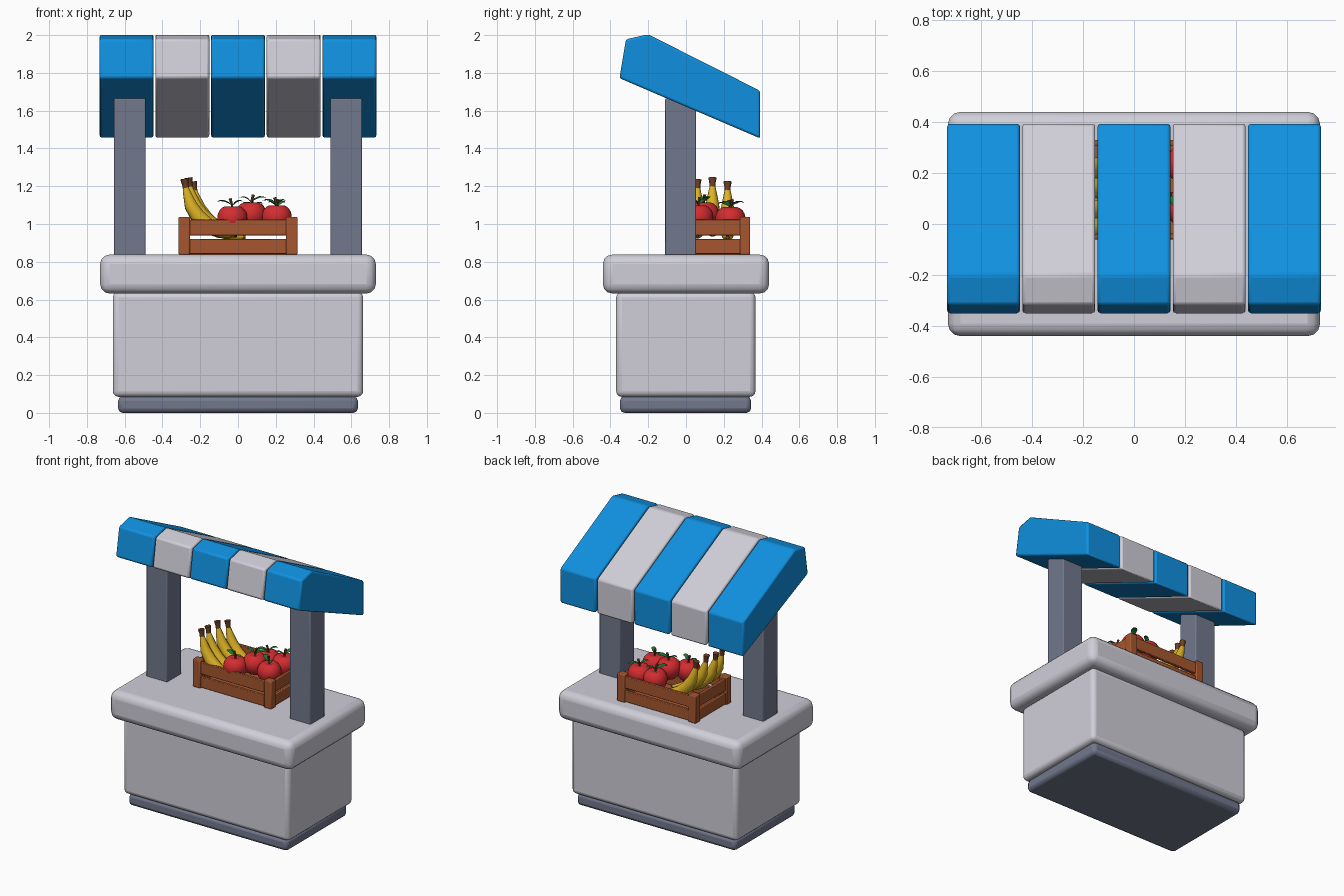
import bpy, bmesh, math
from mathutils import Vector, Matrix

cube = bpy.data.objects.get("Cube")
if cube:
    bpy.data.objects.remove(cube, do_unlink=True)


def material(name, r, g, b):
    m = bpy.data.materials.new(name)
    m.use_nodes = True
    m.diffuse_color = (r, g, b, 1)
    bsdf = m.node_tree.nodes["Principled BSDF"]
    bsdf.inputs["Base Color"].default_value = (r, g, b, 1)
    bsdf.inputs["Roughness"].default_value = 0.7
    return m


BLUE = material("awning blue", 0.005, 0.28, 0.74)
WHITE = material("pale grey", 0.63, 0.62, 0.69)
SLATE = material("slate grey", 0.17, 0.19, 0.27)
WOOD = material("crate wood", 0.38, 0.094, 0.028)
RED = material("apple red", 0.65, 0.026, 0.03)
YELLOW = material("banana yellow", 0.73, 0.45, 0.018)
GREEN = material("leaf green", 0.015, 0.19, 0.035)
BROWN = material("stalk brown", 0.16, 0.05, 0.018)


def finish(name, bm, mat, bevel=0, segments=2, angle=35):
    """Turn a bmesh into a shaded object, optionally with rounded edges."""
    bmesh.ops.recalc_face_normals(bm, faces=bm.faces)
    mesh = bpy.data.meshes.new(name)
    bm.to_mesh(mesh)
    bm.free()
    mesh.materials.append(mat)
    ob = bpy.data.objects.new(name, mesh)
    bpy.context.collection.objects.link(ob)
    if bevel:
        mod = ob.modifiers.new("rounded edges", "BEVEL")
        mod.width = bevel
        mod.segments = segments
    bpy.ops.object.select_all(action="DESELECT")
    bpy.context.view_layer.objects.active = ob
    ob.select_set(True)
    bpy.ops.object.shade_smooth_by_angle(angle=math.radians(angle))
    return ob


def box(name, lo, hi, mat, bevel=0.006, segments=2):
    lo, hi = Vector(lo), Vector(hi)
    bm = bmesh.new()
    bmesh.ops.create_cube(bm, size=1)
    bmesh.ops.scale(bm, vec=hi - lo, verts=bm.verts)
    bmesh.ops.translate(bm, vec=(lo + hi) / 2, verts=bm.verts)
    return finish(name, bm, mat, bevel, segments)


def loft(name, path, radii, mat, sides=10, flat=1.0, place=Matrix()):
    """Tube along a path in the xz plane; flat squashes it across the path."""
    pts = [Vector((x, 0, z)) for x, z in path]
    bm = bmesh.new()
    rings = []
    for i, (p, r) in enumerate(zip(pts, radii)):
        t = (pts[min(i + 1, len(pts) - 1)] - pts[max(i - 1, 0)]).normalized()
        side = Vector((0, 1, 0))
        up = t.cross(side) * flat
        angles = [2 * math.pi * k / sides for k in range(sides)]
        rings.append([bm.verts.new(p + r * (side * math.cos(a) + up * math.sin(a)))
                      for a in angles])
    for a, b in zip(rings, rings[1:]):
        for k in range(sides):
            n = (k + 1) % sides
            bm.faces.new((a[k], a[n], b[n], b[k]))
    bm.faces.new(rings[0])
    bm.faces.new(rings[-1])
    bm.transform(place)
    return finish(name, bm, mat, angle=50)


# Stall body
box("base_plinth", (-0.635, -0.35, 0), (0.635, 0.345, 0.088), SLATE, 0.025)
box("counter_body", (-0.663, -0.37, 0.085), (0.663, 0.368, 0.64), WHITE, 0.03, 3)
box("counter_top", (-0.73, -0.44, 0.632), (0.73, 0.44, 0.838), WHITE, 0.05, 3)
for side, x in (("right", -0.573), ("left", 0.573)):
    box(side + "_post", (x - 0.083, -0.11, 0.82), (x + 0.083, 0.053, 1.665), SLATE)

# Striped awning, one solid slab per stripe
PROFILE = [(-0.352, 1.772), (-0.318, 1.978), (-0.2, 2.004), (0.393, 1.705), (0.393, 1.453)]
for i in range(5):
    x = (i - 2) * 0.295
    bm = bmesh.new()
    face = bm.faces.new([bm.verts.new((x - 0.143, y, z)) for y, z in PROFILE])
    new = bmesh.ops.extrude_face_region(bm, geom=[face])["geom"]
    bmesh.ops.translate(bm, vec=(0.286, 0, 0),
                        verts=[v for v in new if isinstance(v, bmesh.types.BMVert)])
    finish("awning_stripe_%d" % (i + 1), bm, WHITE if i % 2 else BLUE, 0.012)

# Crate
X, Y0, Y1, Z = 0.315, -0.07, 0.34, 0.838
for sx in (-1, 1):
    for name, y in (("front", Y0), ("back", Y1 - 0.055)):
        xa, xb = sorted((sx * X, sx * (X - 0.06)))
        box("crate_corner_" + name, (xa, y, Z), (xb, y + 0.055, 1.038), WOOD)
for za, zb in ((Z + 0.004, 0.92), (0.94, 1.024)):
    for y in (Y0 + 0.01, Y1 - 0.032):
        box("crate_long_slat", (-X + 0.03, y, za), (X - 0.03, y + 0.022, zb), WOOD, 0.004)
    for x in (-X + 0.01, X - 0.032):
        box("crate_short_slat", (x, Y0 + 0.03, za), (x + 0.022, Y1 - 0.03, zb), WOOD, 0.004)
box("crate_floor", (-X + 0.03, Y0 + 0.03, Z), (X - 0.03, Y1 - 0.03, Z + 0.015), WOOD, 0.003)


# Apples with stem and two leaves
def apple(x, y, z, turn):
    bm = bmesh.new()
    bmesh.ops.create_uvsphere(bm, u_segments=20, v_segments=14, radius=0.08)
    for v in bm.verts:
        r = math.hypot(v.co.x, v.co.y)
        taper = 1 + 1.2 * v.co.z
        dimple = 0.022 * math.exp(-(r / 0.025) ** 2)
        v.co.x *= taper
        v.co.y *= taper
        v.co.z -= math.copysign(dimple, v.co.z)
    place = Matrix.Translation((x, y, z)) @ Matrix.Rotation(math.radians(turn), 4, "Z")
    bm.transform(place)
    finish("apple", bm, RED, angle=60)
    loft("apple_stem", [(0, 0.05), (0.003, 0.08), (0.012, 0.11)],
         [0.006, 0.006, 0.009], BROWN, 6, place=place)
    for spin, size in ((0, 1.0), (165, 0.75)):
        leaf = place @ Matrix.Translation((0, 0, 0.075)) @ Matrix.Rotation(math.radians(spin), 4, "Z")
        loft("apple_leaf",
             [(0.004, 0), (0.022 * size, 0.014), (0.045 * size, 0.023), (0.065 * size, 0.024), (0.085 * size, 0.018)],
             [0.003, 0.017 * size, 0.021 * size, 0.014 * size, 0.001], GREEN, 8, 0.2, leaf)


for spot in ((-0.03, 0.015, 1.025, 170), (0.07, 0.095, 1.045, 20), (0.205, 0.065, 1.03, 150),
             (0.205, 0.235, 1.02, 60), (0.08, 0.235, 1.015, 230)):
    apple(*spot)

# Bananas leaning against the side of the crate
BODY = [(-0.277, 1.195), (-0.27, 1.165), (-0.25, 1.1), (-0.212, 1.04),
        (-0.155, 0.99), (-0.09, 0.96), (-0.04, 0.948), (-0.015, 0.945)]
GIRTH = [0.015, 0.022, 0.035, 0.041, 0.041, 0.034, 0.02, 0.01]
for y, dx, dz in ((-0.015, 0, 0), (0.06, 0, -0.005), (0.14, 0.02, 0.005), (0.22, 0.045, -0.015)):
    place = Matrix.Translation((dx, y, dz))
    loft("banana", BODY, GIRTH, YELLOW, 10, place=place)
    loft("banana_stalk", [(-0.276, 1.19), (-0.279, 1.215), (-0.283, 1.24)],
         [0.016, 0.017, 0.022], BROWN, 8, place=place)
    loft("banana_tip", [(-0.02, 0.945), (-0.005, 0.944)], [0.012, 0.009], BROWN, 8, place=place)
